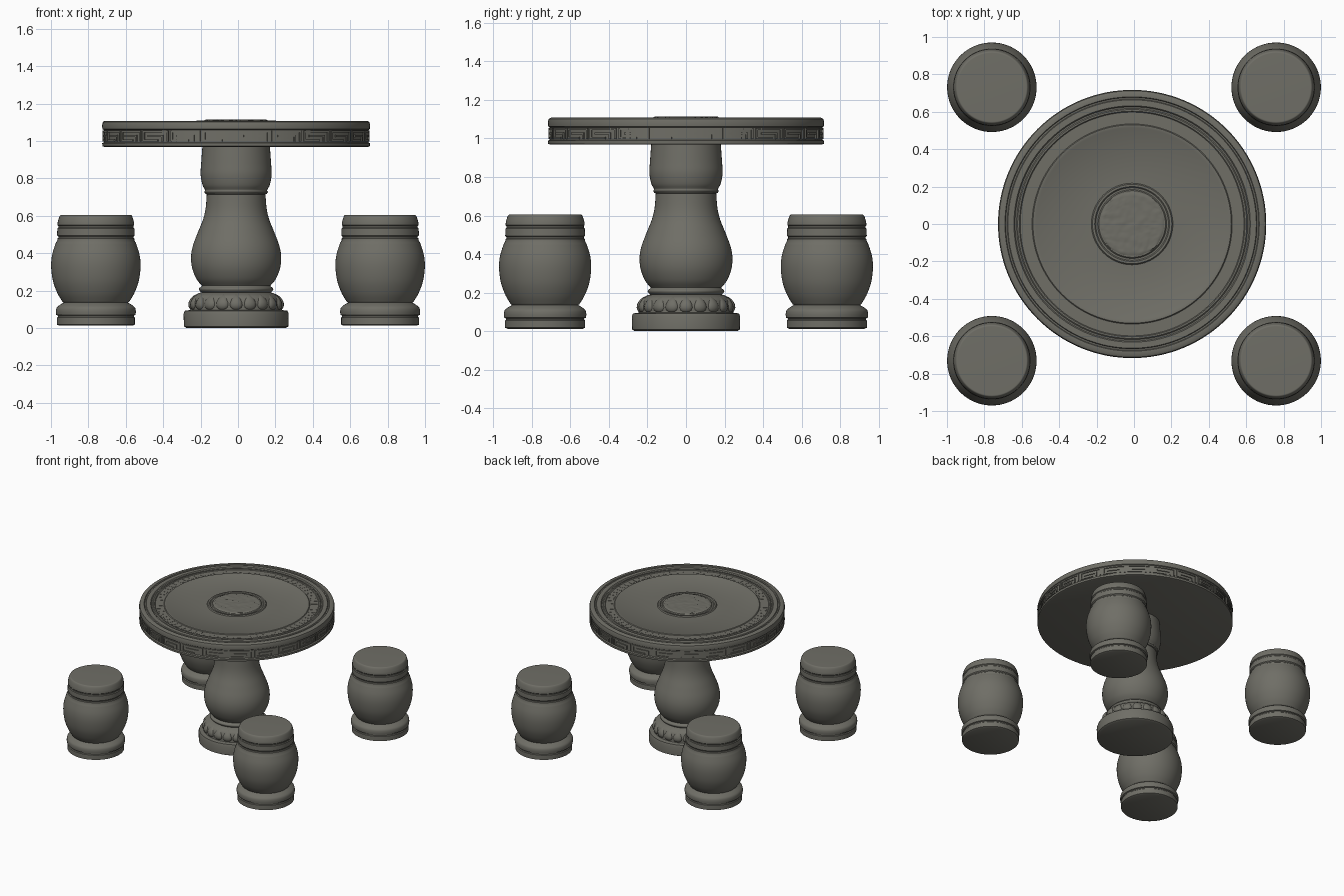
import bpy, bmesh, math, random

if "Cube" in bpy.data.objects:
    bpy.data.objects.remove(bpy.data.objects["Cube"])

random.seed(4)
CX = -0.01  # table sits slightly off centre

stone = bpy.data.materials.new("grey_stone")
stone.diffuse_color = (0.16, 0.157, 0.134, 1)
stone.use_nodes = True
stone.node_tree.nodes["Principled BSDF"].inputs["Base Color"].default_value = stone.diffuse_color


def finish(bm, name, loc, angle=35):
    bmesh.ops.recalc_face_normals(bm, faces=bm.faces)
    me = bpy.data.meshes.new(name)
    bm.to_mesh(me)
    bm.free()
    me.materials.append(stone)
    ob = bpy.data.objects.new(name, me)
    bpy.context.collection.objects.link(ob)
    ob.location = loc
    bpy.ops.object.select_all(action='DESELECT')
    ob.select_set(True)
    bpy.context.view_layer.objects.active = ob
    bpy.ops.object.shade_smooth_by_angle(angle=math.radians(angle))
    return ob


def curve(pts, steps=5):
    """Smooth Catmull-Rom run through (radius, z) points."""
    p = [pts[0]] + pts + [pts[-1]]
    out = []
    for i in range(1, len(p) - 2):
        a, b, c, d = p[i - 1:i + 3]
        for s in range(steps):
            t = s / steps
            out.append(tuple(0.5 * (2 * b[k] + (c[k] - a[k]) * t
                       + (2 * a[k] - 5 * b[k] + 4 * c[k] - d[k]) * t * t
                       + (3 * b[k] - a[k] - 3 * c[k] + d[k]) * t ** 3) for k in (0, 1)))
    return out + [pts[-1]]


def lathe(name, prof, loc, n=72):
    bm = bmesh.new()
    rings = [[bm.verts.new((r * math.cos(2 * math.pi * i / n), r * math.sin(2 * math.pi * i / n), z))
              for i in range(n)] for r, z in prof]
    for a, b in zip(rings, rings[1:]):
        for i in range(n):
            j = (i + 1) % n
            bm.faces.new((a[i], a[j], b[j], b[i]))
    bm.faces.new(rings[0])
    bm.faces.new(rings[-1])
    return finish(bm, name, loc)


def arc_block(bm, r0, r1, z0, z1, a0, a1, n=3):
    """Curved bar between two radii, heights and angles."""
    secs = []
    for i in range(n + 1):
        a = a0 + (a1 - a0) * i / n
        secs.append([bm.verts.new((r * math.cos(a), r * math.sin(a), z))
                     for r, z in ((r0, z0), (r1, z0), (r1, z1), (r0, z1))])
    for s, t in zip(secs, secs[1:]):
        for k in range(4):
            bm.faces.new((s[k], s[(k + 1) % 4], t[(k + 1) % 4], t[k]))
    bm.faces.new(secs[0])
    bm.faces.new(secs[-1])


# Stools: foot ring, barrel body, banded collar, flat seat
stool = ([(0.195, 0.012), (0.208, 0.018), (0.208, 0.055), (0.203, 0.06), (0.203, 0.066), (0.212, 0.07)]
         + curve([(0.214, 0.085), (0.210, 0.108), (0.19, 0.125), (0.172, 0.135)], 3)
         + curve([(0.178, 0.14), (0.205, 0.185), (0.229, 0.25), (0.239, 0.325),
                  (0.234, 0.39), (0.214, 0.455)])
         + [(0.206, 0.468), (0.206, 0.478), (0.201, 0.482), (0.201, 0.488), (0.207, 0.495),
            (0.206, 0.532), (0.201, 0.537), (0.201, 0.545), (0.205, 0.55)]
         + curve([(0.204, 0.565), (0.197, 0.59), (0.19, 0.603), (0.182, 0.605)], 3))
for fx, sx in (("left", -1), ("right", 1)):
    for fy, sy in (("front", -1), ("back", 1)):
        lathe(f"stool_{fy}_{fx}", stool, (sx * 0.76, sy * 0.731, 0))

# Pedestal: plinth, lotus ring, vase body, upper drum
pedestal = ([(0.265, 0.0), (0.279, 0.008), (0.281, 0.075), (0.275, 0.092), (0.245, 0.096)]
            + curve([(0.243, 0.10), (0.243, 0.135), (0.228, 0.17), (0.195, 0.188)], 4)
            + curve([(0.185, 0.19), (0.196, 0.2), (0.198, 0.212), (0.185, 0.222)], 3)
            + curve([(0.183, 0.226), (0.212, 0.262), (0.235, 0.32), (0.241, 0.38), (0.231, 0.44),
                     (0.205, 0.51), (0.177, 0.58), (0.163, 0.64), (0.157, 0.715)])
            + curve([(0.164, 0.717), (0.170, 0.728), (0.166, 0.738), (0.180, 0.765), (0.190, 0.82),
                     (0.187, 0.88), (0.180, 0.975)], 4))
lathe("pedestal", pedestal, (CX, 0, 0))

# Lotus petals wrapped around the foot
bm = bmesh.new()
for k in range(20):
    a = 2 * math.pi * k / 20
    geo = bmesh.ops.create_uvsphere(bm, u_segments=12, v_segments=8, radius=1)["verts"]
    for v in geo:
        x, y, z = v.co
        w = 0.033 * (1 - 0.35 * z)
        px, py, pz = 0.236 + 0.018 * x - 0.013 * z - 0.012 * z * z, w * y, 0.138 + 0.042 * z
        v.co = (px * math.cos(a) - py * math.sin(a), px * math.sin(a) + py * math.cos(a), pz)
finish(bm, "lotus_petals", (CX, 0, 0))

# Table top with stepped rim and concentric grooves
top = [(0.705, 0.968), (0.715, 0.972), (0.716, 0.988), (0.707, 0.993), (0.707, 1.058),
       (0.715, 1.063), (0.717, 1.085), (0.712, 1.102), (0.700, 1.108),
       (0.680, 1.108), (0.676, 1.102), (0.668, 1.102), (0.664, 1.108),
       (0.632, 1.108), (0.626, 1.101), (0.618, 1.101), (0.612, 1.106),
       (0.603, 1.106), (0.598, 1.101), (0.535, 1.101), (0.530, 1.106),
       (0.515, 1.106), (0.508, 1.102), (0.218, 1.102), (0.212, 1.109),
       (0.200, 1.109), (0.194, 1.103), (0.184, 1.103), (0.178, 1.109), (0.1, 1.109)]
lathe("table_top", top, (CX, 0, 0), 128)

# Carved key pattern on the rim
bm = bmesh.new()
N = 24
for k in range(N):
    a, s = 2 * math.pi * k / N, 2 * math.pi / N
    def bar(u0, u1, z0, z1):
        arc_block(bm, 0.70, 0.714, z0, z1, a + u0 * s, a + u1 * s)
    bar(0.04, 0.96, 1.045, 1.055)
    bar(0.04, 0.60, 0.998, 1.007)
    bar(0.04, 0.10, 1.007, 1.045)
    bar(0.90, 0.96, 0.998, 1.045)
    bar(0.22, 0.78, 1.020, 1.032)
    bar(0.72, 0.78, 0.998, 1.020)
finish(bm, "rim_key_pattern", (CX, 0, 0))

# Faint radial carving between the two ring grooves
bm = bmesh.new()
for k in range(72):
    a = 2 * math.pi * k / 72
    arc_block(bm, 0.545, 0.590, 1.098, 1.1025, a, a + 0.05, 1)
finish(bm, "top_ring_carving", (CX, 0, 0))

# Textured medallion at the centre
bm = bmesh.new()
bmesh.ops.create_grid(bm, x_segments=26, y_segments=26, size=1)
for v in bm.verts:
    x, y = v.co.x, v.co.y
    edge = max(abs(x), abs(y)) > 0.99
    u = x * math.sqrt(1 - y * y / 2) * 0.175
    w = y * math.sqrt(1 - x * x / 2) * 0.175
    v.co = (u, w, 1.107 if edge else 1.112 + random.uniform(-0.002, 0.003))
finish(bm, "centre_medallion", (CX, 0, 0), 60)
